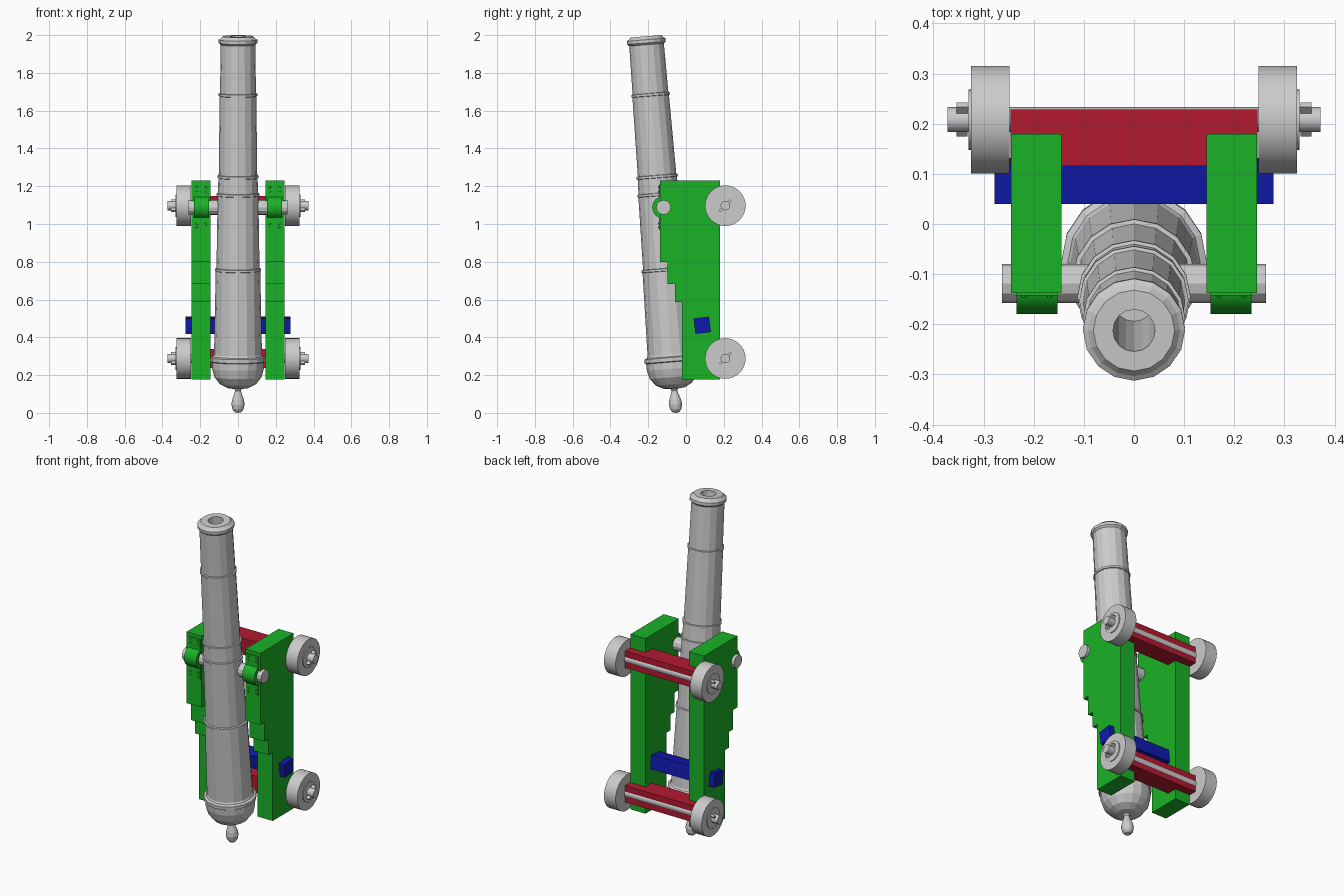
import bpy, bmesh, math
from mathutils import Matrix, Vector

if "Cube" in bpy.data.objects:
    bpy.data.objects.remove(bpy.data.objects["Cube"])


def material(name, color):
    m = bpy.data.materials.new(name)
    m.diffuse_color = color
    m.use_nodes = True
    m.node_tree.nodes["Principled BSDF"].inputs["Base Color"].default_value = m.diffuse_color
    return m


GREEN = material("green_paint", (0.01, 0.45, 0.02, 1))
RED = material("red_paint", (0.45, 0.01, 0.03, 1))
BLUE = material("blue_paint", (0.005, 0.01, 0.42, 1))


def finish(name, bm, mat=None, smooth=False):
    bmesh.ops.recalc_face_normals(bm, faces=bm.faces)
    me = bpy.data.meshes.new(name)
    bm.to_mesh(me)
    bm.free()
    ob = bpy.data.objects.new(name, me)
    bpy.context.collection.objects.link(ob)
    if mat:
        me.materials.append(mat)
    if smooth:
        bpy.ops.object.select_all(action='DESELECT')
        bpy.context.view_layer.objects.active = ob
        ob.select_set(True)
        bpy.ops.object.shade_smooth_by_angle(angle=math.radians(35))
    return ob


def box(name, center, size, mat=None, rot_x=0.0):
    bm = bmesh.new()
    m = Matrix.Translation(center) @ Matrix.Rotation(rot_x, 4, 'X') @ Matrix.Diagonal((*size, 1))
    bmesh.ops.create_cube(bm, size=1, matrix=m)
    return finish(name, bm, mat)


def lathe(name, profile, matrix, sides, mat=None, smooth=False):
    """Revolve (radius, height) points around local z, then place with matrix."""
    bm = bmesh.new()
    vs = [bm.verts.new((r, 0, h)) for r, h in profile]
    es = [bm.edges.new(p) for p in zip(vs, vs[1:])]
    bmesh.ops.spin(bm, geom=vs + es, cent=(0, 0, 0), axis=(0, 0, 1),
                   angle=math.tau, steps=sides, use_duplicate=False)
    bmesh.ops.remove_doubles(bm, verts=bm.verts, dist=1e-5)
    bmesh.ops.transform(bm, matrix=matrix, verts=bm.verts)
    return finish(name, bm, mat, smooth)


def rod_x(name, x0, x1, r, y, z, sides, mat=None, smooth=False):
    m = Matrix.Translation((0, y, z)) @ Matrix.Rotation(math.pi / 2, 4, 'Y')
    return lathe(name, [(0, x0), (r, x0), (r, x1), (0, x1)], m, sides, mat, smooth)


# Barrel: knob, breech dome, bands, muzzle and bore in one turned profile
def band(s, r0, r1):
    return [(r0, s - .008), (r0 + .005, s - .006), (r0 + .005, s + .006), (r1, s + .008)]


barrel = [(0, 0), (.018, .004), (.030, .02), (.035, .045), (.031, .07), (.020, .10),
          (.015, .118), (.020, .128), (.055, .132), (.095, .152), (.125, .19),
          (.137, .235), (.138, .27), (.145, .274), (.145, .294), (.132, .300), (.127, .31)]
barrel += band(.76, .118, .114) + band(1.16, .108, .106) + band(1.255, .104, .102)
barrel += band(1.69, .097, .095)
barrel += [(.092, 1.955), (.102, 1.965), (.102, 1.982), (.092, 1.988), (.081, 2.0),
           (.042, 2.0), (.042, 1.25), (0, 1.25)]
tilt = Matrix.Translation((0, -.052, 0)) @ Matrix.Rotation(math.radians(4.6), 4, 'X')
lathe("barrel", barrel, tilt, 16)

# Trunnions through the barrel
TY, TZ = -.119, 1.088
rod_x("trunnions", -.263, .263, .039, TY, TZ, 12)

# Stepped side cheek outline (y, z)
cheek = [(.179, .177), (.179, 1.23), (-.138, 1.23), (-.138, .80), (-.097, .80), (-.097, .683),
         (-.058, .683), (-.058, .588), (-.020, .588), (-.020, .177)]

for side, sx in (("left", -1), ("right", 1)):
    # Cheek
    bm = bmesh.new()
    f = bm.faces.new([bm.verts.new((sx * .145, y, z)) for y, z in cheek])
    ext = bmesh.ops.extrude_face_region(bm, geom=[f], use_keep_orig=True)
    moved = [g for g in ext["geom"] if isinstance(g, bmesh.types.BMVert)]
    bmesh.ops.translate(bm, verts=moved, vec=(sx * .1, 0, 0))
    finish(side + "_cheek", bm, GREEN)

    # Trunnion cap: curved strap, flange and bolts
    rod_x(side + "_trunnion_cap", sx * .153, sx * .234, .060, TY, TZ, 24, GREEN, True)
    box(side + "_cap_flange", (sx * .1935, -.138, TZ), (.081, .010, .24), GREEN)
    bm = bmesh.new()
    for dx in (-.025, .025):
        for dz in (-.105, -.085, .085, .105):
            m = Matrix.Translation((sx * .1935 + dx, -.144, TZ + dz)) @ Matrix.Rotation(math.pi / 2, 4, 'X')
            bmesh.ops.create_cone(bm, cap_ends=True, segments=8, radius1=.006,
                                  radius2=.005, depth=.006, matrix=m)
    finish(side + "_cap_bolts", bm, GREEN)

# Axles, axle beams and wheels
AY = .208
for end, az in (("front", 1.097), ("rear", .288)):
    box(end + "_axle_beam", (0, .172, az), (.493, .112, .10), RED)
    rod_x(end + "_axle", -.372, .372, .025, AY, az, 20, None, True)
    for side, sx in (("left", -1), ("right", 1)):
        tag = end + "_" + side
        rod_x(tag + "_wheel", sx * .248, sx * .325, .1075, AY, az, 32, None, True)
        rod_x(tag + "_washer", sx * .324, sx * .330, .060, AY, az, 24, None, True)
        box(tag + "_linch_pin", (sx * .343, AY, az), (.022, .012, .084), None, math.radians(-45))

# Cross bar under the breech
box("breech_bar", (0, .086, .464), (.557, .0825, .0825), BLUE, math.radians(7))
